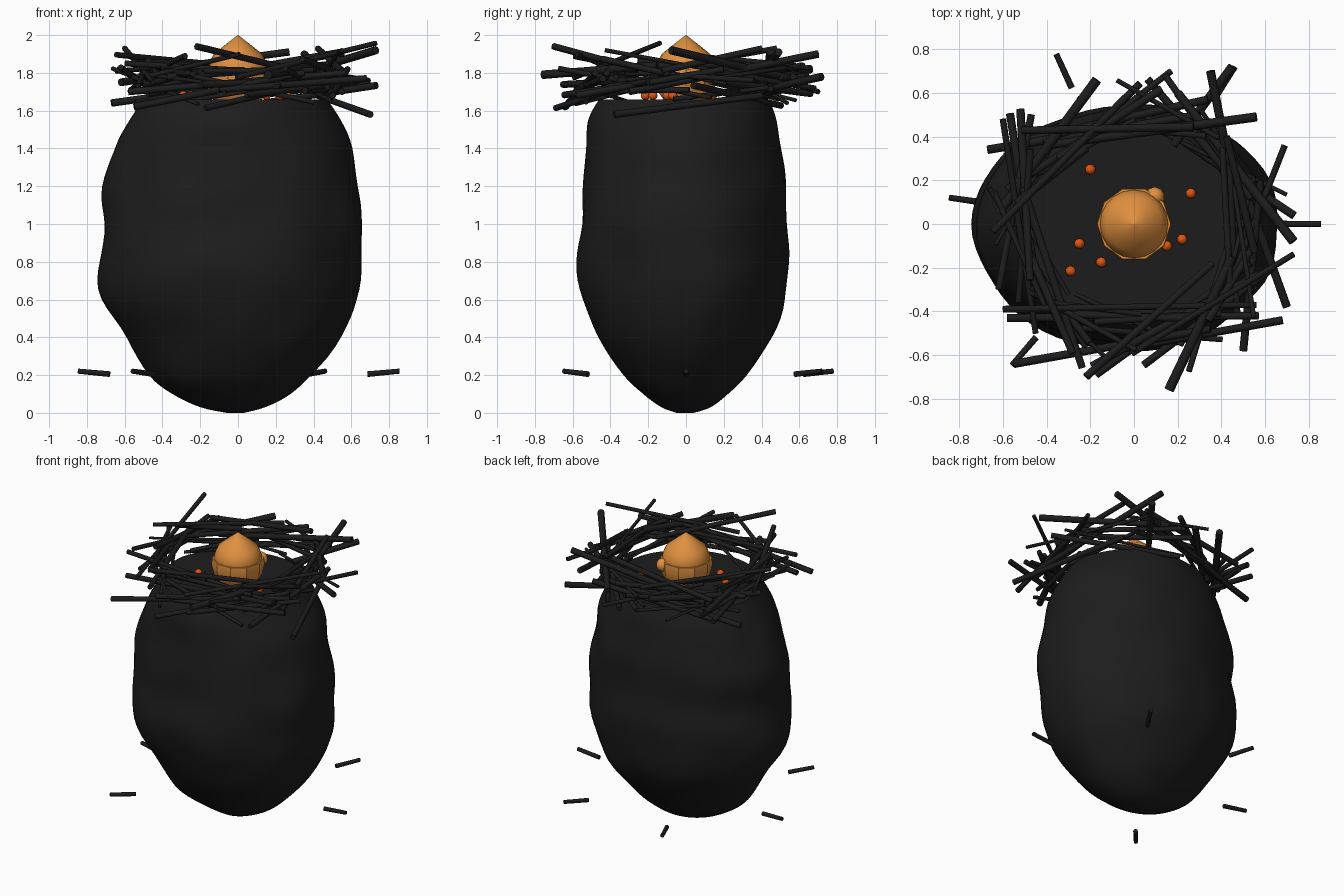
import bpy
import bmesh
import math
import random
from mathutils import Vector, noise

random.seed(11)
if "Cube" in bpy.data.objects:
    bpy.data.objects.remove(bpy.data.objects["Cube"])


def material(name, rgb):
    m = bpy.data.materials.new(name)
    m.use_nodes = True
    m.diffuse_color = (*rgb, 1)
    m.node_tree.nodes["Principled BSDF"].inputs["Base Color"].default_value = (*rgb, 1)
    return m


CHARCOAL = material("charcoal", (0.012, 0.012, 0.012))
AMBER = material("amber", (0.75, 0.28, 0.05))
EMBER = material("ember orange", (0.75, 0.09, 0.005))


def finish(name, bm, mat, angle=40):
    bmesh.ops.recalc_face_normals(bm, faces=bm.faces)
    mesh = bpy.data.meshes.new(name)
    bm.to_mesh(mesh)
    bm.free()
    mesh.materials.append(mat)
    obj = bpy.data.objects.new(name, mesh)
    bpy.context.collection.objects.link(obj)
    bpy.ops.object.select_all(action="DESELECT")
    obj.select_set(True)
    bpy.context.view_layer.objects.active = obj
    bpy.ops.object.shade_smooth_by_angle(angle=math.radians(angle))
    return obj


def loft(name, rings, mat, angle=40):
    """Skin a list of equally long point rings and cap both ends."""
    bm = bmesh.new()
    loops = [[bm.verts.new(p) for p in ring] for ring in rings]
    n = len(loops[0])
    for a, b in zip(loops, loops[1:]):
        for i in range(n):
            j = (i + 1) % n
            bm.faces.new((a[i], a[j], b[j], b[i]))
    bm.faces.new(loops[0])
    bm.faces.new(loops[-1])
    return finish(name, bm, mat, angle)


def lathe(name, profile, sides, mat, angle=40):
    turn = [math.tau * i / sides for i in range(sides)]
    return loft(name, [[(r * math.cos(t), r * math.sin(t), z) for t in turn]
                       for r, z in profile], mat, angle)


def stick(name, start, end, radius):
    """Straight eight-sided stick between two points."""
    start, end = Vector(start), Vector(end)
    axis = (end - start).normalized()
    side = axis.cross(Vector((0, 0, 1))).normalized()
    up = side.cross(axis)
    rings = [[mid + (side * math.cos(k * math.tau / 8) +
                     up * math.sin(k * math.tau / 8)) * r for k in range(8)]
             for mid, r in ((start, radius), (end, radius * 0.9))]
    return loft(name, rings, CHARCOAL, 50)


def ball(name, centre, radius, mat):
    bm = bmesh.new()
    bmesh.ops.create_uvsphere(bm, u_segments=10, v_segments=8, radius=radius)
    bmesh.ops.translate(bm, verts=bm.verts, vec=centre)
    return finish(name, bm, mat, 60)


# Lumpy rock: height, left and right reach, front and back reach
STATIONS = [
    (0.0, -.06, .03, -.05, .04), (.03, -.2, .14, -.13, .13),
    (.1, -.34, .28, -.23, .22), (.2, -.46, .39, -.335, .315),
    (.4, -.59, .55, -.455, .455), (.6, -.71, .62, -.535, .515),
    (.8, -.725, .64, -.57, .54), (1.0, -.71, .66, -.555, .525),
    (1.2, -.7, .635, -.54, .525), (1.4, -.64, .605, -.52, .495),
    (1.55, -.57, .535, -.505, .475), (1.66, -.5, .475, -.45, .43),
]


def rock_ring(z, x0, x1, y0, y1):
    ring = []
    for i in range(64):
        t = math.tau * i / 64
        c, s = math.cos(t), math.sin(t)
        p = Vector(((x1 if c > 0 else -x0) * c, (y1 if s > 0 else -y0) * s, z))
        lump = 1.01 + 0.04 * noise.noise(p * 3.5)
        ring.append((p.x * lump, p.y * lump, z))
    return ring


def smooth_between(p, a, b, q, f):
    """Catmull-Rom blend from a to b."""
    return a + f / 2 * (b - p + f * (2 * p - 5 * a + 4 * b - q + f * (3 * (a - b) + q - p)))


rings = []
padded = [STATIONS[0], *STATIONS, STATIONS[-1]]
for span in zip(padded, padded[1:], padded[2:], padded[3:]):
    for f in (0, .25, .5, .75):
        rings.append(rock_ring(*[smooth_between(*v, f) for v in zip(*span)]))
rings.append(rock_ring(*STATIONS[-1]))
loft("rock_body", rings, CHARCOAL, 50)

# Nest: the long sticks that shape the rim, as start and end points
LONG_STICKS = [
    (-.22, -.7, 1.94, .36, -.18, 1.8), (.7, -.38, 1.58, .42, .4, 1.68),
    (.73, -.08, 1.92, .2, .6, 1.76), (.5, -.58, 1.68, .58, .2, 1.82),
    (.68, -.44, 1.77, -.1, -.58, 1.71), (-.55, -.64, 1.62, .35, -.48, 1.8),
    (-.6, -.39, 1.85, .56, -.37, 1.78), (-.58, -.43, 1.7, .57, -.42, 1.8),
    (-.67, .34, 1.64, .3, .5, 1.78), (.56, .49, 1.91, -.4, .36, 1.74),
    (-.6, .48, 1.93, -.45, -.5, 1.75), (-.47, .5, 1.72, -.62, -.3, 1.83),
    (.69, .36, 1.76, .45, -.25, 1.8), (.45, .72, 1.78, .18, .36, 1.7),
    (.35, .7, 1.9, .55, -.3, 1.7), (.17, .7, 1.7, -.35, .3, 1.84),
    (-.17, .66, 1.82, -.62, .05, 1.75), (.16, -.76, 1.79, .45, -.15, 1.84),
]
for s in LONG_STICKS:
    stick("long_nest_twig", s[:3], s[3:], random.uniform(.014, .023))

# Nest: filler sticks laid roughly tangent around the rim
COUNT = 46
for i in range(COUNT):
    t = math.tau * i / COUNT + random.uniform(-.1, .1)
    r = random.uniform(.42, .55)
    heading = t + math.pi / 2 + random.uniform(-.4, .4)
    half = random.uniform(.2, .46)
    mid = Vector((r * math.cos(t), r * math.sin(t), random.uniform(1.68, 1.87)))
    reach = Vector((math.cos(heading), math.sin(heading), random.uniform(-.22, .22))) * half
    stick("nest_twig", mid - reach, mid + reach, random.uniform(.009, .02))

# Loose sticks spread around the foot, pointing outward
for i in range(5):
    c, s = math.cos(i), math.sin(i)
    stick("loose_twig", (.685 * c, .685 * s, .205), (.855 * c, .855 * s, .221), .015)

# Egg: faceted cup below a smooth pointed dome, with a small bump
lathe("egg_cup", [(.12, 1.65), (.155, 1.7), (.172, 1.77), (.168, 1.82), (.145, 1.82)],
      10, AMBER, 25)
lathe("egg_dome", [(.15, 1.78), (.156, 1.82), (.148, 1.86), (.128, 1.9),
                   (.066, 1.95), (.002, 2.0)], 20, AMBER, 50)
ball("egg_bump", (.095, .125, 1.79), .045, AMBER)

# Glowing embers on the flat top
for x, y in ((-.2, .25), (.26, .14), (.22, -.07), (.15, -.1),
             (-.25, -.09), (-.15, -.175), (-.29, -.215)):
    ball("ember", (x, y, 1.68), .024, EMBER)
